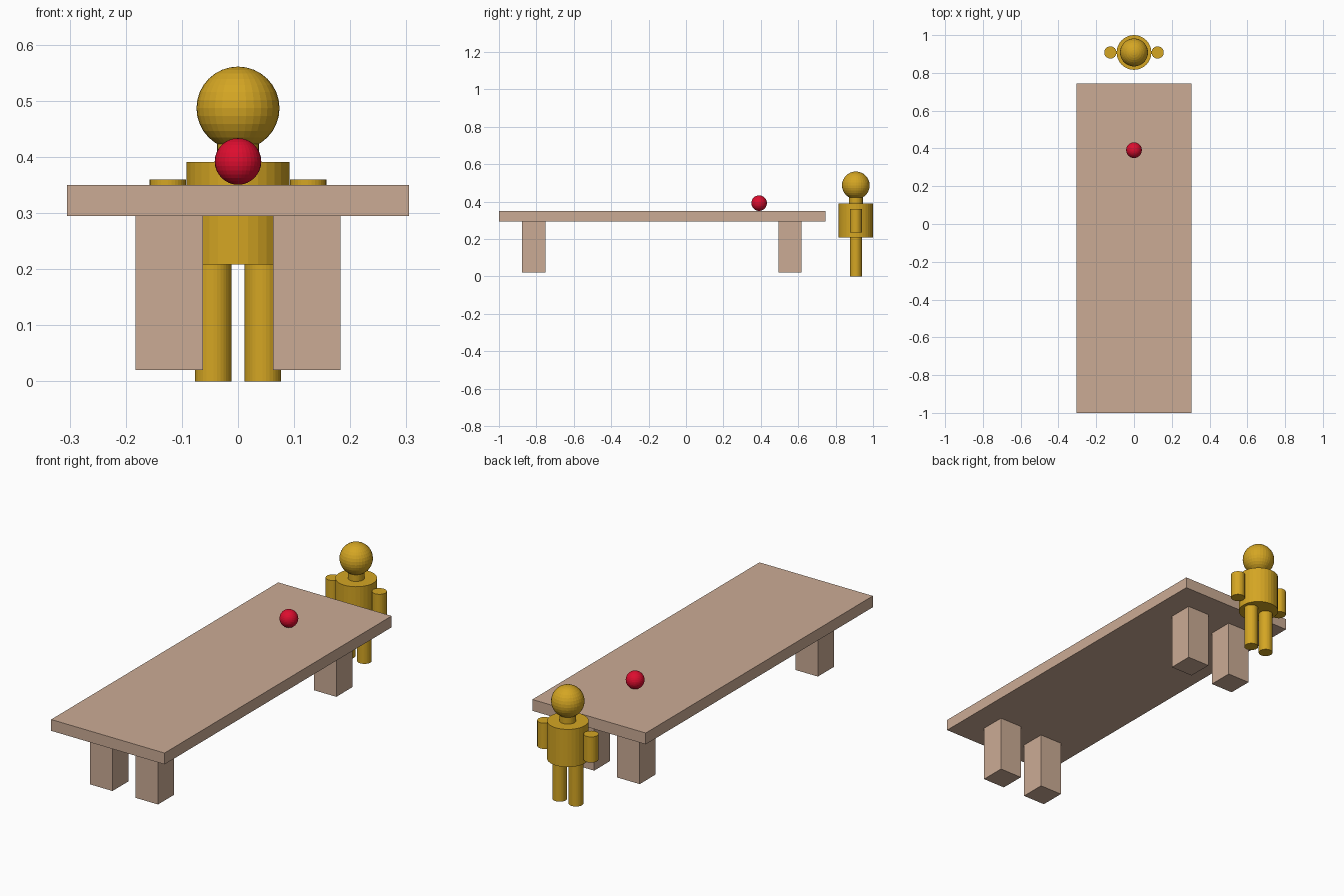
import bpy

if "Cube" in bpy.data.objects:
    bpy.data.objects.remove(bpy.data.objects["Cube"])


def material(name, color):
    m = bpy.data.materials.new(name)
    m.diffuse_color = (*color, 1)
    m.use_nodes = True
    m.node_tree.nodes["Principled BSDF"].inputs["Base Color"].default_value = m.diffuse_color
    return m


GOLD = material("golden yellow", (0.66, 0.38, 0.017))
TAN = material("pinkish tan", (0.60, 0.41, 0.30))
RED = material("crimson red", (0.72, 0.004, 0.028))


def finish(name, mat):
    ob = bpy.context.object
    ob.name = name
    ob.data.materials.append(mat)
    return ob


def box(name, x0, x1, y0, y1, z0, z1, mat):
    bpy.ops.mesh.primitive_cube_add(
        size=1, location=((x0 + x1) / 2, (y0 + y1) / 2, (z0 + z1) / 2))
    bpy.context.object.scale = (x1 - x0, y1 - y0, z1 - z0)
    return finish(name, mat)


def cylinder(name, x, y, r, z0, z1, mat):
    bpy.ops.mesh.primitive_cylinder_add(
        vertices=32, radius=r, depth=z1 - z0, location=(x, y, (z0 + z1) / 2))
    return finish(name, mat)


def ball(name, y, z, r, mat):
    bpy.ops.mesh.primitive_uv_sphere_add(
        segments=32, ring_count=16, radius=r, location=(0, y, z))
    return finish(name, mat)


# Table: top slab and four block legs
box("table_top", -0.305, 0.305, -1.0, 0.745, 0.295, 0.35, TAN)
for side, x0, x1 in (("left", -0.183, -0.062), ("right", 0.062, 0.183)):
    for end, y0, y1 in (("front", -0.876, -0.752), ("back", 0.494, 0.617)):
        box(f"table_leg_{end}_{side}", x0, x1, y0, y1, 0.02, 0.295, TAN)

# Ball resting on the table
ball("red_ball", 0.391, 0.392, 0.0415, RED)

# Figure standing behind the table
Y = 0.908
cylinder("torso", 0, Y, 0.092, 0.208, 0.391, GOLD)
cylinder("neck", 0, Y, 0.037, 0.391, 0.44, GOLD)
ball("head", Y, 0.487, 0.074, GOLD)
for side, s in (("left", -1), ("right", 1)):
    cylinder(f"arm_{side}", s * 0.125, Y, 0.0325, 0.235, 0.36, GOLD)
    cylinder(f"leg_{side}", s * 0.044, Y, 0.0325, 0.0, 0.208, GOLD)
